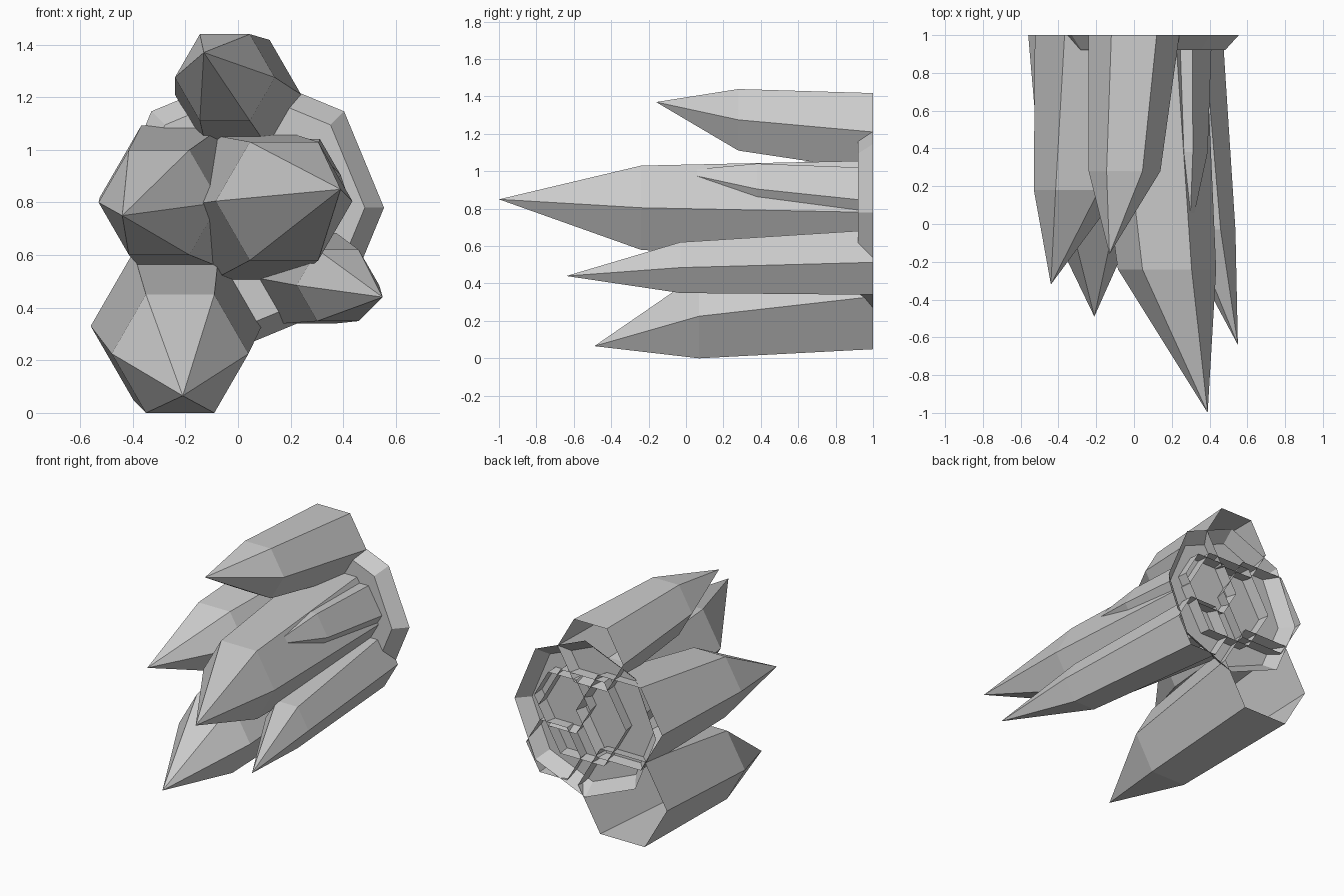
import bpy, bmesh, math

if "Cube" in bpy.data.objects:
    bpy.data.objects.remove(bpy.data.objects["Cube"])


def ring(bm, sides, cx, y, cz, r):
    """Polygon ring in the xz plane with one corner on +x."""
    return [bm.verts.new((cx + r * math.cos(2 * math.pi * i / sides), y,
                          cz + r * math.sin(2 * math.pi * i / sides)))
            for i in range(sides)]


def bridge(bm, a, b):
    for i in range(len(a)):
        j = (i + 1) % len(a)
        bm.faces.new((a[i], a[j], b[j], b[i]))


def finish(bm, name):
    me = bpy.data.meshes.new(name)
    bm.to_mesh(me)
    bm.free()
    bpy.context.collection.objects.link(bpy.data.objects.new(name, me))


def crystal(name, tip, shoulder, root):
    """Six-sided shard, open at the back; rings are (x, y, z, radius)."""
    bm = bmesh.new()
    cx, y, cz, r = shoulder
    front = ring(bm, 6, cx, y, cz, r)
    cx, y, cz, r = root
    back = ring(bm, 6, cx, y, cz, r)
    bridge(bm, front, back)
    apex = bm.verts.new(tip)
    for i in range(6):
        bm.faces.new((apex, front[(i + 1) % 6], front[i]))
    finish(bm, name)


# Shards
crystal("top_crystal", (-0.13, -0.16, 1.37), (-0.05, 0.28, 1.275, 0.19), (0.0, 1, 1.21, 0.24))
crystal("left_crystal", (-0.44, -0.32, 0.75), (-0.30, 0.18, 0.80, 0.23), (-0.21, 1, 0.82, 0.315))
crystal("centre_crystal", (0.39, -1.0, 0.85), (0.175, -0.24, 0.805, 0.26), (0.06, 1, 0.78, 0.32))
crystal("lower_left_crystal", (-0.21, -0.49, 0.065), (-0.22, 0.07, 0.225, 0.26), (-0.235, 1, 0.33, 0.325))
crystal("lower_right_crystal", (0.55, -0.64, 0.44), (0.38, -0.03, 0.485, 0.157), (0.27, 1, 0.513, 0.20))
crystal("small_crystal", (0.295, -0.06, 1.0), (0.233, 0.38, 0.905, 0.157), (0.207, 1, 0.84, 0.205))

# Eight-sided base plate, open at the back
bm = bmesh.new()
front = ring(bm, 8, 0.037, 0.92, 0.78, 0.445)
back = ring(bm, 8, 0.037, 1.0, 0.78, 0.518)
bridge(bm, front, back)
bm.faces.new(front[::-1])
bmesh.ops.recalc_face_normals(bm, faces=bm.faces)
finish(bm, "base_plate")
